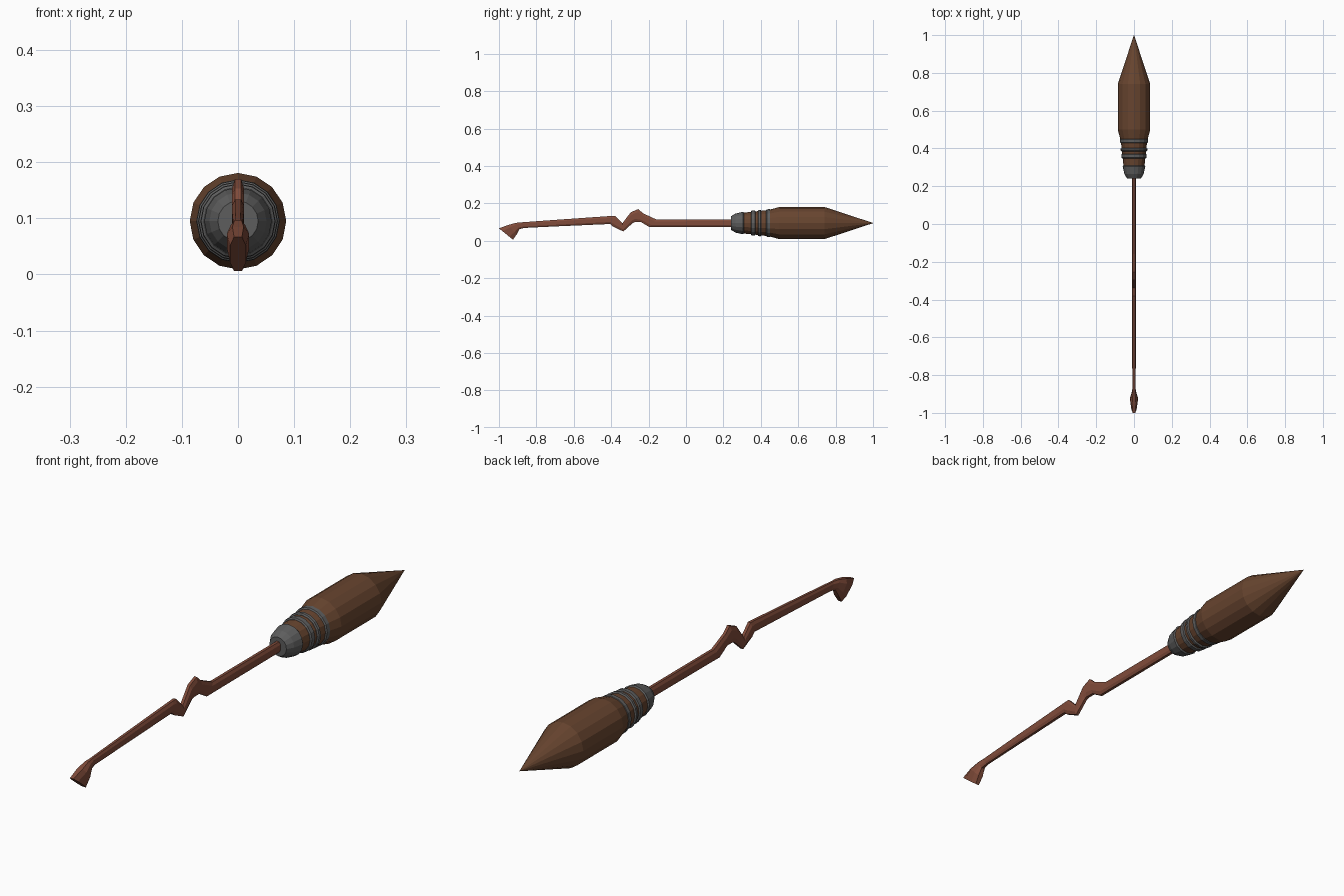
import bpy, bmesh, math

if "Cube" in bpy.data.objects:
    bpy.data.objects.remove(bpy.data.objects["Cube"])

AXIS_Z = 0.095  # height of the broom's long axis


def material(name, rgb):
    m = bpy.data.materials.new(name)
    m.diffuse_color = (*rgb, 1)
    m.use_nodes = True
    m.node_tree.nodes["Principled BSDF"].inputs["Base Color"].default_value = m.diffuse_color
    return m


handle_wood = material("red_brown_wood", (0.22, 0.072, 0.043))
straw = material("dark_brown_straw", (0.135, 0.058, 0.028))
metal = material("dark_grey_metal", (0.11, 0.11, 0.11))


def loft(name, rings, mat):
    """Skin a list of equal-length rings, closing both ends."""
    bm = bmesh.new()
    loops = [[bm.verts.new(p) for p in ring] for ring in rings]
    n = len(loops[0])
    for a, b in zip(loops, loops[1:]):
        for i in range(n):
            j = (i + 1) % n
            bm.faces.new((a[i], a[j], b[j], b[i]))
    bm.faces.new(loops[0])
    bm.faces.new(loops[-1])
    bmesh.ops.remove_doubles(bm, verts=bm.verts, dist=1e-5)
    bmesh.ops.recalc_face_normals(bm, faces=bm.faces)
    me = bpy.data.meshes.new(name)
    bm.to_mesh(me)
    bm.free()
    me.materials.append(mat)
    ob = bpy.data.objects.new(name, me)
    bpy.context.collection.objects.link(ob)
    return ob


def lathe(name, profile, mat, sides=16):
    """Turn (y, radius) points around the broom axis."""
    ang = [2 * math.pi * i / sides for i in range(sides)]
    return loft(name, [[(r * math.sin(a), y, AXIS_Z + r * math.cos(a)) for a in ang]
                       for y, r in profile], mat)


# Bristle bundle with a pointed tip
lathe("bristles", [(0.29, 0.054), (0.36, 0.061), (0.44, 0.07), (0.50, 0.086),
                   (0.74, 0.086), (1.0, 0.0006)], straw)

# Metal cap where the handle enters
lathe("metal_cap", [(0.24, 0.036), (0.265, 0.051), (0.305, 0.06), (0.31, 0.056)], metal)

# Binding rings
for i, (y0, y1, r) in enumerate([(0.347, 0.372, 0.067), (0.384, 0.402, 0.071),
                                 (0.428, 0.452, 0.0745)]):
    lathe(f"binding_ring_{i + 1}", [(y0, r - 0.006), (y0 + 0.004, r - 0.001),
                                    (y1 - 0.004, r), (y1, r - 0.006)], metal)

# Crooked handle: top (y, z), bottom (y, z), half width
sections = [
    (0.26, 0.115, 0.26, 0.075, 0.011),
    (-0.16, 0.115, -0.195, 0.073, 0.011),
    (-0.23, 0.147, -0.24, 0.100, 0.011),
    (-0.255, 0.170, -0.275, 0.100, 0.011),
    (-0.295, 0.153, -0.285, 0.095, 0.011),
    (-0.34, 0.094, -0.335, 0.050, 0.011),
    (-0.38, 0.134, -0.39, 0.076, 0.011),
    (-0.40, 0.133, -0.405, 0.090, 0.011),
    (-0.70, 0.112, -0.70, 0.077, 0.010),
    (-0.88, 0.099, -0.865, 0.069, 0.008),
    (-0.91, 0.096, -0.89, 0.063, 0.013),
    (-0.95, 0.085, -0.905, 0.035, 0.020),
    (-1.0, 0.067, -0.925, 0.006, 0.014),
]
# Flattened octagon: (across, fraction from bottom to top)
octagon = [(0.5, 1), (1, 0.75), (1, 0.25), (0.5, 0),
           (-0.5, 0), (-1, 0.25), (-1, 0.75), (-0.5, 1)]
loft("handle", [[(w * u, by + (ty - by) * t, bz + (tz - bz) * t) for u, t in octagon]
                for ty, tz, by, bz, w in sections], handle_wood)
